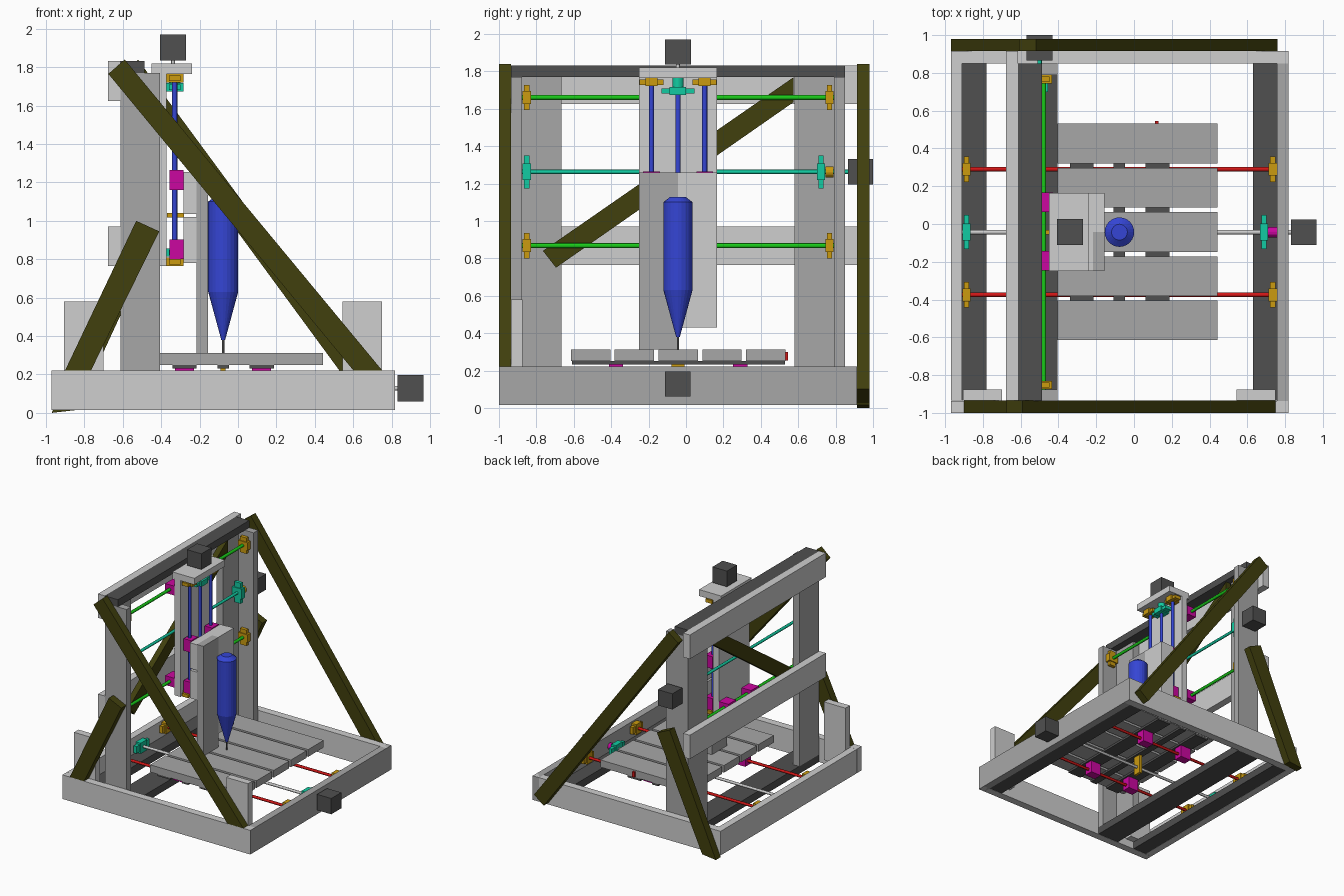
import bpy, bmesh, math
from mathutils import Vector, Matrix

if "Cube" in bpy.data.objects:
    bpy.data.objects.remove(bpy.data.objects["Cube"])

# ---- materials -------------------------------------------------------
COLOURS = {
    "light_grey": (0.62, 0.62, 0.62), "mid_grey": (0.39, 0.39, 0.39),
    "dark_grey": (0.08, 0.08, 0.08), "olive": (0.052, 0.05, 0.004),
    "green": (0.01, 0.60, 0.01), "blue": (0.035, 0.06, 0.66),
    "magenta": (0.60, 0.002, 0.35), "orange": (0.60, 0.33, 0.005),
    "teal": (0.006, 0.60, 0.36), "red": (0.65, 0.008, 0.008)}
MATS = {}
for n, c in COLOURS.items():
    MATS[n] = bpy.data.materials.new(n)
    MATS[n].diffuse_color = (*c, 1)


def finish(name, bm, mat):
    bmesh.ops.recalc_face_normals(bm, faces=bm.faces[:])
    me = bpy.data.meshes.new(name)
    bm.to_mesh(me)
    bm.free()
    me.materials.append(MATS[mat])
    ob = bpy.data.objects.new(name, me)
    bpy.context.collection.objects.link(ob)
    return ob


def box(name, mat, x, y, z):
    """Box from (min, max) pairs."""
    bm = bmesh.new()
    size = [b[1] - b[0] for b in (x, y, z)]
    mid = [(b[1] + b[0]) / 2 for b in (x, y, z)]
    bmesh.ops.create_cube(bm, size=1, matrix=Matrix.Translation(mid) @ Matrix.Diagonal((*size, 1)))
    return finish(name, bm, mat)


def cone(name, mat, a, b, r1, r2=None, sides=20):
    """Cylinder or cone from point a to point b."""
    a, b = Vector(a), Vector(b)
    rot = (b - a).to_track_quat('Z', 'Y').to_matrix().to_4x4()
    bm = bmesh.new()
    bmesh.ops.create_cone(bm, cap_ends=True, segments=sides, radius1=r1,
                          radius2=r1 if r2 is None else r2, depth=(b - a).length,
                          matrix=Matrix.Translation((a + b) / 2) @ rot)
    return finish(name, bm, mat)


def board(name, mat, pts, axis, lo, hi):
    """Extrude a 2D outline along 'y' (pts are x,z) or 'x' (pts are y,z)."""
    bm = bmesh.new()
    put = (lambda p, t: (p[0], t, p[1])) if axis == 'y' else (lambda p, t: (t, p[0], p[1]))
    f = bm.faces.new([bm.verts.new(put(p, lo)) for p in pts])
    ext = bmesh.ops.extrude_face_region(bm, geom=[f])
    d = Vector(put((0, 0), hi - lo))
    bmesh.ops.translate(bm, vec=d, verts=[v for v in ext['geom'] if isinstance(v, bmesh.types.BMVert)])
    return finish(name, bm, mat)


CY = -0.043                       # symmetry plane of the machine
def mirror(lo, hi):
    return [(lo, hi), (2 * CY - hi, 2 * CY - lo)]


def oriented(name, mat, axis, centre, half):
    """Box by centre; half = (along axis, wide, deep)."""
    order = {'x': (0, 1, 2), 'y': (1, 2, 0), 'z': (2, 1, 0)}[axis]
    h = [0, 0, 0]
    for i, k in enumerate(order):
        h[k] = half[i]
    return box(name, mat, *[(c - d, c + d) for c, d in zip(centre, h)])


# end mounts: wide foot plus a taller boss around the rod
def mount(name, mat, axis, centre, wide=0.068):
    oriented(name + "_foot", mat, axis, centre, (0.014, wide, 0.03))
    oriented(name + "_boss", mat, axis, centre, (0.022, wide * 0.5, 0.045))


# ---- base frame ------------------------------------------------------
Z0 = (0.015, 0.222)
for n, y in zip(("back", "front"), mirror(0.85, 0.915)):
    box(n + "_base_rail", "light_grey", (-0.97, 0.815), y, Z0)
box("left_base_rail", "light_grey", (-0.97, -0.91), (-0.935, 0.85), Z0)
box("right_base_rail", "mid_grey", (0.757, 0.818), (-1.0, 0.915), Z0)
for n, x in (("left", (-0.91, -0.78)), ("gantry", (-0.61, -0.405)), ("right", (0.63, 0.757))):
    box(n + "_floor_plank", "dark_grey", x, (-0.935, 0.85), (0.016, 0.08))
for n, x in (("left", (-0.905, -0.70)), ("right", (0.543, 0.75))):
    box(n + "_corner_post", "light_grey", x, (-0.935, -0.875), (0.08, 0.58))

# ---- gantry ----------------------------------------------------------
for n, yo, yi in zip(("back", "front"), mirror(0.79, 0.85), mirror(0.58, 0.79)):
    box(n + "_post_side", "mid_grey", (-0.612, -0.405), yo, (0.08, 1.77))
    box(n + "_post_rear", "mid_grey", (-0.612, -0.55), yi, (0.08, 1.77))
box("gantry_top_plank", "dark_grey", (-0.614, -0.488), (-0.935, 0.85), (1.77, 1.832))
for n, z in (("upper", (1.625, 1.832)), ("lower", (0.765, 0.97))):
    box(n + "_gantry_beam", "light_grey", (-0.677, -0.613), (-0.935, 0.915), z)

# braces
board("rear_diagonal_brace", "olive",
      [(-0.765, 0.84), (-0.695, 0.75), (0.575, 1.635), (0.575, 1.768)], 'x', -0.549, -0.50)
board("front_long_brace", "olive",
      [(-0.675, 1.765), (-0.59, 1.84), (0.75, 0.222), (0.60, 0.222)], 'y', -1.0, -0.935)
board("front_short_brace", "olive",
      [(-0.53, 1.0), (-0.41, 0.945), (-0.765, 0.222), (-0.90, 0.222)], 'y', -1.0, -0.935)
board("back_long_brace", "olive",
      [(-0.61, 1.77), (-0.52, 1.838), (0.76, 0.10), (0.668, 0.03)], 'y', 0.915, 0.98)
board("back_short_brace", "olive",
      [(-0.53, 1.0), (-0.41, 0.945), (-0.84, 0.015), (-0.97, 0.0)], 'y', 0.915, 0.98)

# ---- bed -------------------------------------------------------------
for i in range(5):
    y = -0.615 + i * 0.234
    box(f"bed_slat_{i + 1}", "mid_grey", (-0.405, 0.443), (y, y + 0.21), (0.25, 0.312))
for i, x in enumerate(((-0.34, -0.215), (-0.108, -0.048), (0.06, 0.187))):
    box(f"bed_cross_board_{i + 1}", "dark_grey", x, (-0.61, 0.53), (0.232, 0.25))
box("bed_stop_switch", "red", (0.11, 0.13), (0.53, 0.545), (0.255, 0.30))
for n, y in (("back", 0.29), ("front", -0.375)):
    cone(n + "_bed_rod", "red", (-0.91, y, 0.165), (0.757, y, 0.165), 0.012)
    for m, x in (("left", -0.887), ("right", 0.734)):
        mount(f"{n}_{m}_bed_rod_mount", "orange", 'x', (x, y, 0.165))
    for m, x in (("left", -0.278), ("right", 0.123)):
        oriented(f"{n}_{m}_bed_bearing", "magenta", 'x', (x, y, 0.18), (0.05, 0.038, 0.053))
cone("bed_screw", "light_grey", (-0.91, CY, 0.128), (0.84, CY, 0.128), 0.012)
oriented("bed_screw_nut", "orange", 'x', (-0.078, CY, 0.15), (0.012, 0.035, 0.085))
for m, x in (("left", -0.887), ("right", 0.688)):
    mount(m + "_bed_screw_bearing", "teal", 'x', (x, CY, 0.128), 0.09)
cone("bed_coupler", "magenta", (0.71, CY, 0.128), (0.756, CY, 0.128), 0.028)
box("bed_motor", "dark_grey", (0.83, 0.965), (CY - 0.068, CY + 0.068), (0.06, 0.196))

# ---- cross travel on the gantry --------------------------------------
for n, z in (("upper", 1.66), ("lower", 0.868)):
    cone(n + "_cross_rod", "green", (-0.478, -0.876, z), (-0.478, 0.79, z), 0.013)
    for m, y in (("front", -0.852), ("back", 0.767)):
        mount(f"{n}_{m}_cross_rod_mount", "orange", 'y', (-0.478, y, z))
    for m, y in (("front", -0.195), ("back", 0.115)):
        oriented(f"{n}_{m}_cross_bearing", "magenta", 'y', (-0.475, y, z), (0.052, 0.04, 0.045))
cone("cross_screw", "teal", (-0.50, -0.876, 1.262), (-0.50, 0.87, 1.262), 0.012)
for m, y in (("front", -0.852), ("back", 0.722)):
    mount(m + "_cross_screw_bearing", "teal", 'y', (-0.50, y, 1.262), 0.088)
cone("cross_coupler", "orange", (-0.50, 0.745, 1.262), (-0.50, 0.789, 1.262), 0.03)
oriented("cross_screw_nut", "orange", 'y', (-0.47, CY, 1.262), (0.012, 0.035, 0.04))
box("cross_motor", "dark_grey", (-0.57, -0.432), (0.865, 1.0), (1.195, 1.33))

# ---- vertical carriage -----------------------------------------------
box("carriage_back_plate", "light_grey", (-0.43, -0.372), (-0.25, 0.165), (0.765, 1.765))
box("carriage_top_plate", "light_grey", (-0.45, -0.24), (-0.25, 0.165), (1.765, 1.82))
for n, y in (("front", -0.185), ("back", 0.10)):
    cone(n + "_lift_rod", "blue", (-0.33, y, 0.77), (-0.33, y, 1.76), 0.014)
    for m, z in (("upper", 1.742), ("lower", 0.787)):
        mount(f"{n}_{m}_lift_rod_mount", "orange", 'z', (-0.33, y, z), 0.064)
    for m, z in (("upper", 1.212), ("lower", 0.852)):
        oriented(f"{n}_{m}_lift_bearing", "magenta", 'z', (-0.32, y, z), (0.052, 0.045, 0.036))
cone("lift_screw", "blue", (-0.33, CY, 0.80), (-0.33, CY, 1.765), 0.014)
for m, z in (("upper", 1.695), ("lower", 0.835)):
    mount(m + "_lift_screw_bearing", "teal", 'z', (-0.33, CY, z), 0.088)
cone("lift_coupler", "teal", (-0.33, CY, 1.715), (-0.33, CY, 1.765), 0.03)
oriented("lift_screw_nut", "orange", 'z', (-0.325, CY, 1.03), (0.012, 0.035, 0.045))
cone("lift_motor_shaft", "light_grey", (-0.338, CY, 1.81), (-0.338, CY, 1.845), 0.01)
box("lift_motor", "dark_grey", (-0.407, -0.27), (CY - 0.069, CY + 0.069), (1.835, 1.97))

# tool plates
for n, z in (("upper", (1.035, 1.255)), ("lower", (0.78, 1.02))):
    box(n + "_tool_spacer", "light_grey", (-0.284, -0.216), (-0.25, 0.165), z)
box("front_tool_plate", "mid_grey", (-0.216, -0.155), (-0.25, CY), (0.313, 1.258))
box("back_tool_plate", "light_grey", (-0.216, -0.155), (CY, 0.165), (0.43, 1.258))

# ---- spindle ---------------------------------------------------------
SX = -0.077
for n, z1, z2, r1, r2 in (("cap", 1.10, 1.128, 0.078, 0.042), ("body", 0.63, 1.10, 0.078, 0.078),
                          ("nose", 0.38, 0.63, 0.01, 0.078)):
    cone("spindle_" + n, "blue", (SX, CY, z1), (SX, CY, z2), r1, r2, 24)
cone("cutting_bit", "dark_grey", (SX, CY, 0.31), (SX, CY, 0.385), 0.006, sides=12)

for m in bpy.data.materials:
    if m.users and not m.is_grease_pencil:
        m.use_nodes = True
        m.node_tree.nodes["Principled BSDF"].inputs["Base Color"].default_value = m.diffuse_color
